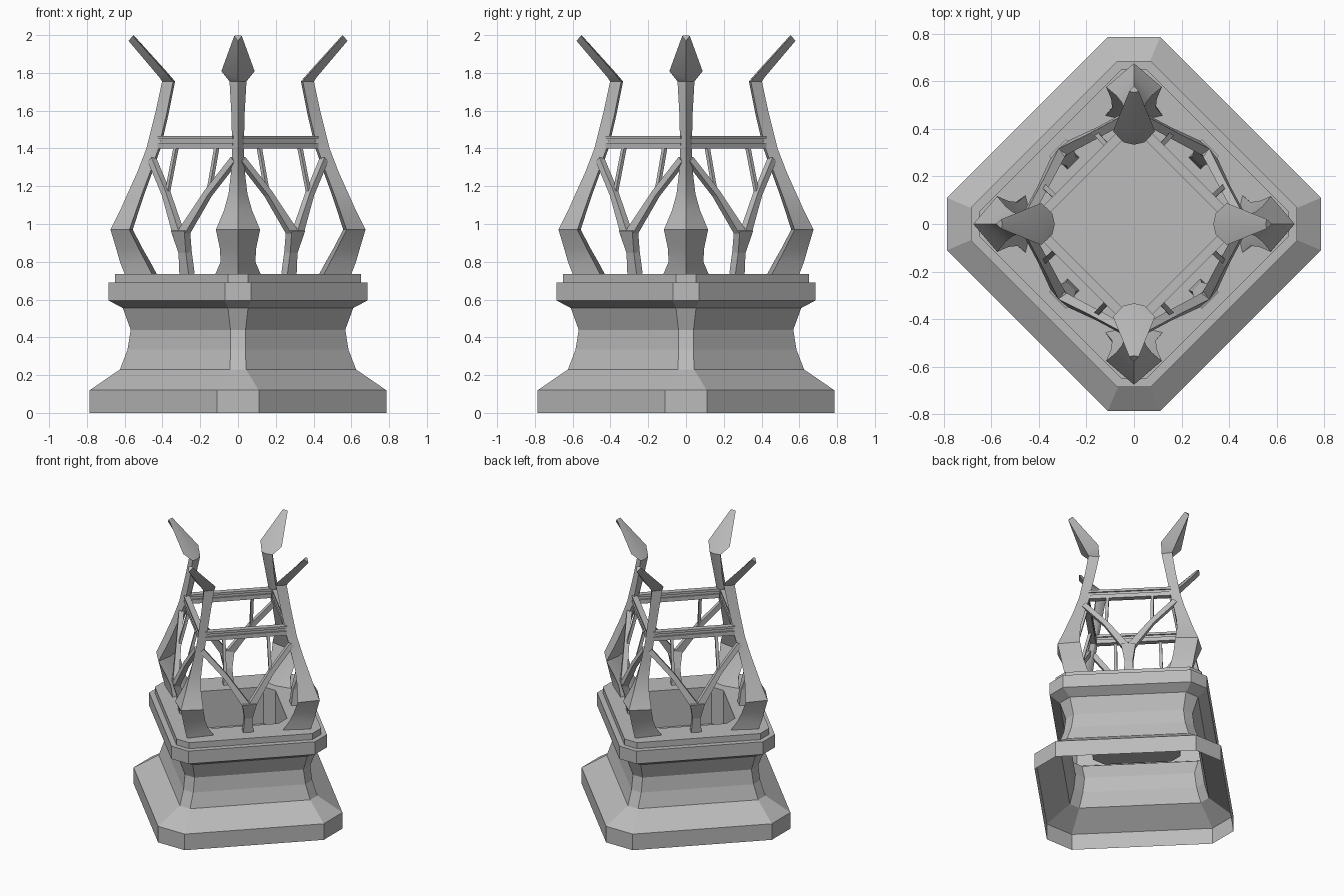
import bpy, bmesh, math
from mathutils import Vector, Matrix

cube = bpy.data.objects.get("Cube")
if cube:
    bpy.data.objects.remove(cube, do_unlink=True)

stone = bpy.data.materials.new("grey_stone")
stone.use_nodes = True
GREY = (0.5, 0.5, 0.5, 1)
stone.diffuse_color = GREY
stone.node_tree.nodes["Principled BSDF"].inputs["Base Color"].default_value = GREY


def finish(bm, name, angle=None):
    bmesh.ops.recalc_face_normals(bm, faces=bm.faces)
    mesh = bpy.data.meshes.new(name)
    bm.to_mesh(mesh)
    bm.free()
    mesh.materials.append(stone)
    obj = bpy.data.objects.new(name, mesh)
    bpy.context.collection.objects.link(obj)
    if angle:
        bpy.ops.object.select_all(action="DESELECT")
        obj.select_set(True)
        bpy.context.view_layer.objects.active = obj
        bpy.ops.object.shade_smooth_by_angle(angle=math.radians(angle))
    return obj


def loft(bm, loops, cap_start=True, cap_end=True):
    rings = [[bm.verts.new(p) for p in loop] for loop in loops]
    n = len(rings[0])
    for a, b in zip(rings, rings[1:]):
        for i in range(n):
            j = (i + 1) % n
            bm.faces.new((a[i], a[j], b[j], b[i]))
    if cap_start:
        bm.faces.new(rings[0][::-1])
    if cap_end:
        bm.faces.new(rings[-1])


def corner_cut_square(reach, cut, z):
    """Diamond with clipped corners on the axes."""
    pts = []
    for k in range(4):
        turn = Matrix.Rotation(k * math.pi / 2, 3, "Z")
        pts += [turn @ Vector((reach, s * cut, z)) for s in (-1, 1)]
    return pts


def strut(bm, points, sizes):
    """Square bar through points, (width, depth) at each point."""
    loops = []
    for i, p in enumerate(points):
        p = Vector(p)
        along = Vector(points[min(i + 1, len(points) - 1)]) - Vector(points[max(i - 1, 0)])
        out = Vector((1, 1, 0)).normalized()
        side = along.cross(out).normalized()
        out = side.cross(along).normalized()
        w, d = sizes[i]
        loops.append([p + side * a * w / 2 + out * b * d / 2
                      for a, b in ((-1, -1), (1, -1), (1, 1), (-1, 1))])
    loft(bm, loops)


def box(bm, size, centre, turn):
    m = turn @ Matrix.Translation(centre) @ Matrix.Diagonal((*size, 1))
    bmesh.ops.create_cube(bm, size=1, matrix=m)


# Pedestal shell, open below, with a sunken basin on top: reach, corner cut, height
pedestal = [(.785, .11, 0), (.785, .11, .12), (.625, .042, .23), (.585, .04, .335),
            (.568, .04, .44), (.61, .053, .555), (.685, .07, .595), (.685, .07, .69),
            (.65, .052, .69), (.65, .052, .735), (.37, .05, .735), (.37, .05, .46)]
bm = bmesh.new()
loft(bm, [corner_cut_square(*p) for p in pedestal], cap_start=False)
finish(bm, "pedestal")

# Horn sections: outer x, outer z, inner x, inner z, half width
horn = [(.60, .735, .43, .735, .12), (.625, .80, .465, .80, .092),
        (.645, .87, .505, .87, .096), (.675, .97, .557, .97, .117),
        (.625, 1.07, .525, 1.07, .075), (.585, 1.16, .495, 1.16, .05),
        (.535, 1.27, .455, 1.27, .037), (.485, 1.4, .41, 1.4, .031),
        (.435, 1.6, .368, 1.58, .035), (.402, 1.755, .333, 1.755, .045),
        (.415, 1.775, .385, 1.815, .088), (.58, 1.97, .553, 2.0, .02)]

for k in range(4):
    spin = Matrix.Rotation(k * math.pi / 2, 4, "Z")
    where = ("left", "back", "right", "front")[k]

    # Curved corner horn with arrow head
    bm = bmesh.new()
    loops = []
    for ox, oz, ix, iz, w in horn:
        sx, sz = ox + (ix - ox) * .85, oz + (iz - oz) * .85
        loops.append([(ox, 0, oz), (sx, w, sz), (ix, 0, iz), (sx, -w, sz)])
    loft(bm, loops)
    bm.transform(spin)
    finish(bm, where + "_horn", 35)

    # Forked brace with two thin uprights
    bm = bmesh.new()
    strut(bm, [(.27, .27, .735), (.28, .28, .85), (.305, .305, .97)],
          [(.07, .045), (.055, .045), (.10, .045)])
    for flip in (False, True):
        def at(x, y, z):
            return (y, x, z) if flip else (x, y, z)
        strut(bm, [at(.315, .29, .95), at(.38, .16, 1.16), at(.455, .02, 1.34)],
              [(.05, .04), (.035, .035), (.035, .035)])
        strut(bm, [at(.375, .155, 1.16), at(.325, .11, 1.42)], [(.02, .02)] * 2)
    bm.transform(spin)
    finish(bm, where + "_brace")

    # Layered rail between neighbouring horns
    bm = bmesh.new()
    turn = spin @ Matrix.Rotation(math.pi / 4, 4, "Z")
    for depth, low, high in ((.04, 1.4, 1.43), (.02, 1.43, 1.45), (.04, 1.45, 1.467)):
        box(bm, (depth, .56, high - low), (.303, 0, (low + high) / 2), turn)
    finish(bm, where + "_rail")
